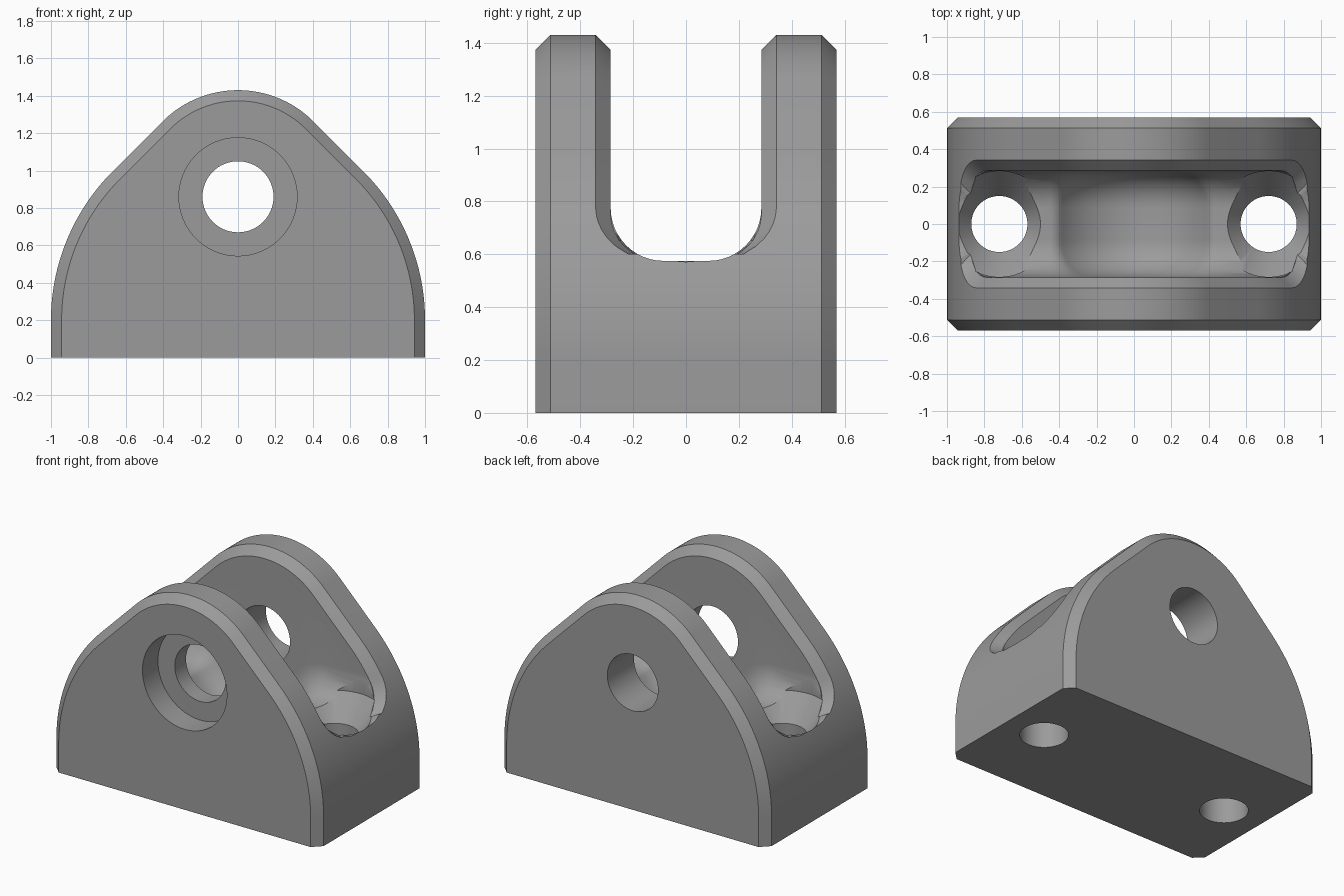
import bpy, bmesh, math
from mathutils import Vector

if "Cube" in bpy.data.objects:
    bpy.data.objects.remove(bpy.data.objects["Cube"])

grey = bpy.data.materials.new("mid_grey")
grey.diffuse_color = (0.33, 0.33, 0.33, 1)
grey.use_nodes = True
grey.node_tree.nodes["Principled BSDF"].inputs["Base Color"].default_value = grey.diffuse_color

PIN_Z, HOLE_X, FLOOR = 0.86, 0.72, 0.575
HALF_Y, SLOT, CH, FILLET = 0.57, 0.285, 0.057, 0.2


def loft(name, loops):
    """Closed solid through a list of equal-length point loops."""
    bm = bmesh.new()
    rings = [[bm.verts.new(p) for p in loop] for loop in loops]
    n = len(rings[0])
    for a, b in zip(rings, rings[1:]):
        for i in range(n):
            j = (i + 1) % n
            bm.faces.new((a[i], a[j], b[j], b[i]))
    bm.faces.new(rings[0])
    bm.faces.new(rings[-1])
    bmesh.ops.recalc_face_normals(bm, faces=bm.faces)
    mesh = bpy.data.meshes.new(name)
    bm.to_mesh(mesh)
    bm.free()
    ob = bpy.data.objects.new(name, mesh)
    bpy.context.collection.objects.link(ob)
    return ob


def turned(name, profile, place, n=64):
    """Stack of circles (radius, height), positioned by place(u, v, height)."""
    return loft(name, [[place(r * math.cos(2 * math.pi * i / n),
                              r * math.sin(2 * math.pi * i / n), h)
                        for i in range(n)] for r, h in profile])


def cut(target, cutter):
    mod = target.modifiers.new("cut", 'BOOLEAN')
    mod.operation, mod.solver, mod.object = 'DIFFERENCE', 'EXACT', cutter
    bpy.context.view_layer.objects.active = target
    bpy.ops.object.modifier_apply(modifier=mod.name)
    bpy.data.objects.remove(cutter)


def arc(cx, cz, r, a0, a1, n):
    """Points and unit radial directions along an arc in the xz plane."""
    out = []
    for i in range(n + 1):
        a = math.radians(a0 + (a1 - a0) * i / n)
        d = Vector((math.cos(a), math.sin(a)))
        out.append((Vector((cx, cz)) + r * d, d))
    return out


# Outer side outline: upright, large shoulder arc, 45 degree line, round top
R_TOP, Z0 = 0.57, 0.2
R_SH = (PIN_Z + R_TOP * math.sqrt(2) - 1 - Z0) / (math.sqrt(2) - 1)
half = [(Vector((1, 0)), Vector((1, 0)))]
half += arc(1 - R_SH, Z0, R_SH, 0, 45, 28)
half += arc(0, PIN_Z, R_TOP, 45, 90, 20)
outline = half + [(Vector((-p.x, p.y)), Vector((-d.x, d.y)))
                  for p, d in reversed(half[:-1])]


def side_loop(y, inset):
    return [(p.x - d.x * inset, y, p.y - d.y * inset) for p, d in outline]


# Body with chamfered front and back rims
body = loft("clevis_bracket", [side_loop(-HALF_Y, CH), side_loop(-HALF_Y + CH, 0),
                               side_loop(HALF_Y - CH, 0), side_loop(HALF_Y, CH)])

# Slot floor path: flat ledge, rounded lip, concave clearance around the pin
R_PIT, R_LIP = 0.5, 0.08
lip_z = FLOOR - R_LIP
lip_x = math.sqrt((R_PIT + R_LIP) ** 2 - (PIN_Z - lip_z) ** 2)
ang = math.degrees(math.atan2(PIN_Z - lip_z, lip_x))
path = [(Vector((-1.2, FLOOR)), Vector((0, 1)))]
path += arc(-lip_x, lip_z, R_LIP, 90, ang, 8)
path += [(p, -d) for p, d in arc(0, PIN_Z, R_PIT, 180 + ang, 270, 20)][1:]
path += [(Vector((-p.x, p.y)), Vector((-d.x, d.y))) for p, d in reversed(path[:-1])]

# Slot section: two walls with filleted bottom corners
section = []
for i in range(13):
    a = math.pi / 2 * i / 12
    section.append((SLOT - FILLET + FILLET * math.cos(a), FILLET * (1 - math.sin(a))))
section += [(-y, h) for y, h in reversed(section)]

slot_loops = []
for p, d in path:
    top = p.x + d.x * FILLET
    loop = [(top, SLOT, 2)]
    loop += [(p.x + d.x * h, y, p.y + d.y * h) for y, h in section]
    loop.append((top, -SLOT, 2))
    slot_loops.append(loop)
cut(body, loft("slot_cutter", slot_loops))


# Chamfer along the slot mouth, narrowing to the floor at each end
def mouth(z):
    t = min(1, max(0, (0.78 - z) / (0.78 - FLOOR)))
    return 0.1 + (SLOT + CH - 0.1) * math.sqrt(1 - t * t)


rim = []
for p, d in outline:
    if p.y < FLOOR + 0.003:
        continue
    w = mouth(p.y)
    o, q = p + d * 0.05, p - d * CH
    rim.append([(o.x, w + 0.05, o.y), (o.x, -w - 0.05, o.y),
                (q.x, -w + CH, q.y), (q.x, w - CH, q.y)])
cut(body, loft("mouth_cutter", rim))


# Pin hole with a counterbore in the front lug
def along_y(u, v, h):
    return (u, h, PIN_Z + v)


cut(body, turned("pin_cutter", [(0.19, -0.8), (0.19, 0.8)], along_y))
cut(body, turned("counterbore_cutter", [(0.316, -0.8), (0.316, -HALF_Y + 0.165)], along_y))

# Countersunk mounting holes through the base
for side in (-1, 1):
    cut(body, turned("mount_cutter",
                     [(0.15, -0.2), (0.15, 0.49), (0.283, 0.652), (0.283, 0.8)],
                     lambda u, v, h: (side * HOLE_X + u, v, h)))

# Finish: one colour, smooth curves, crisp edges
body.data.materials.clear()
body.data.materials.append(grey)
for f in body.data.polygons:
    f.material_index = 0
bpy.ops.object.select_all(action='DESELECT')
body.select_set(True)
bpy.context.view_layer.objects.active = body
bpy.ops.object.shade_smooth_by_angle(angle=math.radians(28))
